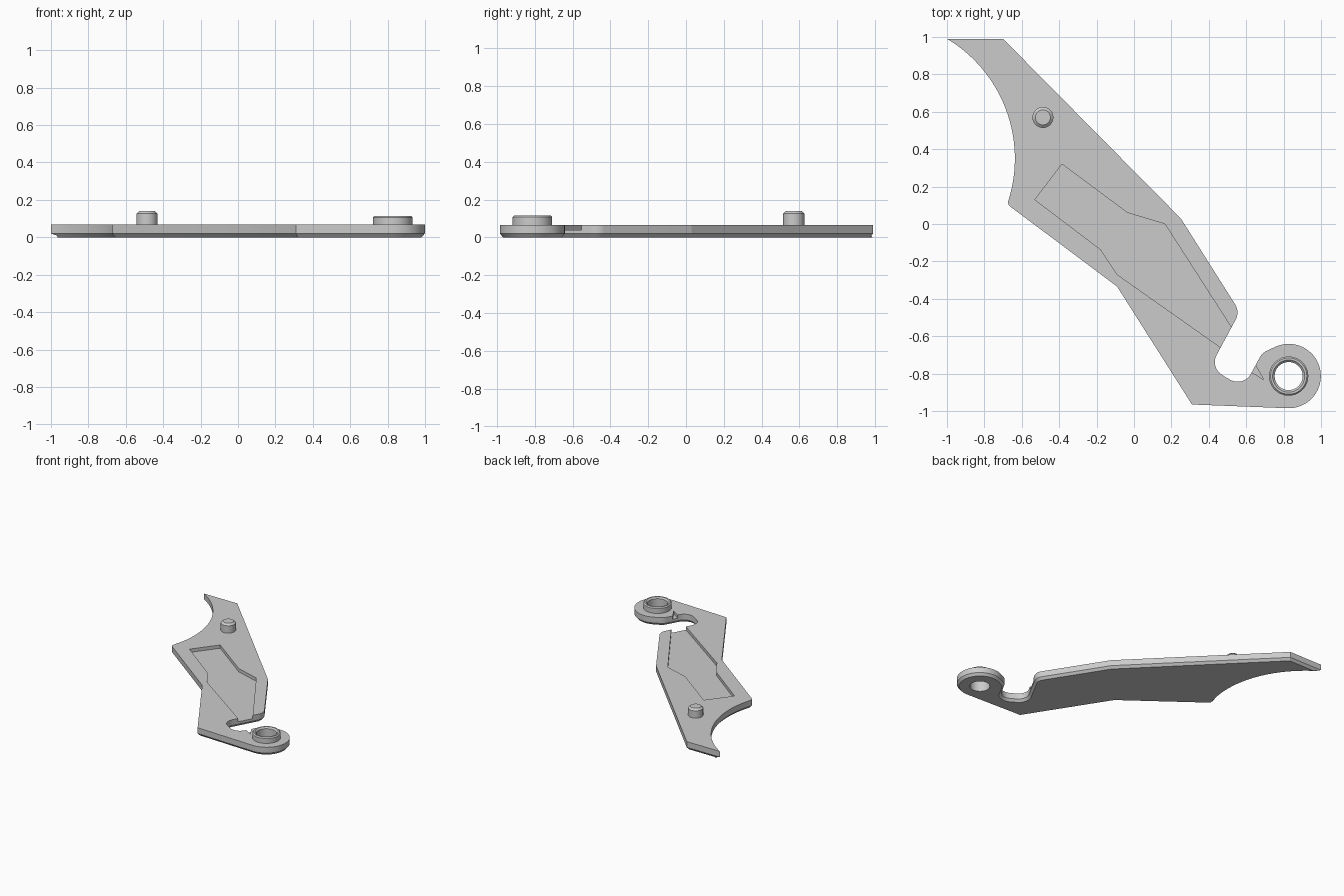
import bpy, bmesh
from math import radians, cos, sin, tan
from mathutils import Vector

if "Cube" in bpy.data.objects:
    bpy.data.objects.remove(bpy.data.objects["Cube"])

TOP, FLOOR, CHAMFER = 0.067, 0.04, 0.017
EYE, PIN = (0.827, -0.813), (-0.487, 0.57)

grey = bpy.data.materials.new("plain grey")
grey.use_nodes = True
grey.diffuse_color = (0.6, 0.6, 0.6, 1)
grey.node_tree.nodes["Principled BSDF"].inputs["Base Color"].default_value = grey.diffuse_color


def arc(center, r, a0, a1, n):
    steps = [radians(a0 + (a1 - a0) * i / n) for i in range(n + 1)]
    return [Vector((center[0] + r * cos(a), center[1] + r * sin(a))) for a in steps]


def fillet(a, b, c, r, n=8):
    """Round the corner b between a and c."""
    a, b, c = Vector(a), Vector(b), Vector(c)
    u, v = (a - b).normalized(), (c - b).normalized()
    half = u.angle(v) / 2
    center = b + (u + v).normalized() * r / sin(half)
    p, q = b + u * r / tan(half) - center, b + v * r / tan(half) - center
    turn = 2 * (radians(90) - half)
    weights = [(sin(turn * (1 - i / n)), sin(turn * i / n)) for i in range(n + 1)]
    return [center + (p * s + q * t) / sin(turn) for s, t in weights]


def inset(points, d):
    """Mitred inward offset of a clockwise outline."""
    result = []
    for i, p in enumerate(points):
        e1 = (p - points[i - 1]).normalized()
        e2 = (points[(i + 1) % len(points)] - p).normalized()
        n1, n2 = Vector((e1.y, -e1.x)), Vector((e2.y, -e2.x))
        result.append(p + (n1 + n2) * d / (1 + n1.dot(n2)))
    return result


def stack(name, rings, closed=False):
    """Join (points, z) rings; cap the ends, or loop back to the first ring."""
    bm = bmesh.new()
    loops = [[bm.verts.new((p[0], p[1], z)) for p in pts] for pts, z in rings]
    pairs = list(zip(loops, loops[1:]))
    if closed:
        pairs.append((loops[-1], loops[0]))
    else:
        bm.faces.new(loops[0])
        bm.faces.new(loops[-1])
    for low, high in pairs:
        for i in range(len(low)):
            j = (i + 1) % len(low)
            bm.faces.new((low[i], low[j], high[j], high[i]))
    bmesh.ops.recalc_face_normals(bm, faces=bm.faces)
    mesh = bpy.data.meshes.new(name)
    bm.to_mesh(mesh)
    bm.free()
    mesh.materials.append(grey)
    obj = bpy.data.objects.new(name, mesh)
    bpy.context.collection.objects.link(obj)
    return obj


def activate(obj):
    bpy.ops.object.select_all(action="DESELECT")
    obj.select_set(True)
    bpy.context.view_layer.objects.active = obj


def cut(obj, cutter):
    cutter.hide_render = True
    mod = obj.modifiers.new("cut", "BOOLEAN")
    mod.operation, mod.solver, mod.object = "DIFFERENCE", "EXACT", cutter
    activate(obj)
    bpy.ops.object.modifier_apply(modifier=mod.name)
    bpy.data.objects.remove(cutter)


def lathe(name, center, profile, closed=False):
    return stack(name, [(arc(center, r, 0, 352.5, 47), z) for r, z in profile], closed)


# Plate outline, clockwise: long edge, rounded shoulder, hook slot, eye, concave end
corners = [((-0.70, 0.99), 0), ((0.25, 0.03), 0.03), ((0.566, -0.47), 0.08),
           ((0.405, -0.768), 0.08), ((0.585, -0.875), 0.08), ((0.685, -0.69), 0.08)]
eye_arc = arc(EYE, 0.172, 115, -92, 40)
path = [c for c, r in corners] + [eye_arc[0]]
outline = []
for i, (c, r) in enumerate(corners):
    outline += fillet(path[i - 1], c, path[i + 1], r) if r else [Vector(c)]
outline += eye_arc
outline += [Vector((0.31, -0.965)), Vector((-0.09, -0.335))]
concave = arc((-1.383, 0.35), 0.746, -17, 59.1, 32)
outline += fillet((-0.09, -0.335), (-0.677, 0.105), concave[0], 0.025, 4)
outline += concave

plate = stack("plate", [(inset(outline, CHAMFER), 0), (outline, 0.02), (outline, TOP)])

# Recessed channel running out through the slot edge
channel = [(-0.385, 0.32), (-0.53, 0.13), (-0.18, -0.135), (-0.09, -0.27),
           (0.52, -0.70), (0.57, -0.63), (0.165, 0), (-0.035, 0.06)]
cut(plate, stack("channel_cutter", [(channel, FLOOR), (channel, 0.2)]))

# Small pointed notch beside the eye
notch = [(0.695, -0.835), (0.607, -0.777), (0.636, -0.731)]
cut(plate, stack("notch_cutter", [(notch, FLOOR), (notch, 0.2)]))

# Through hole in the eye
cut(plate, lathe("hole_cutter", EYE, [(0.075, -0.1), (0.075, 0.2)]))

# Raised collar around the hole
collar = lathe("eye_collar", EYE, [(0.075, TOP), (0.105, TOP), (0.105, 0.107), (0.097, 0.115),
                                   (0.086, 0.115), (0.075, 0.104)], closed=True)

# Locating pin
pin = lathe("pin", PIN, [(0.056, TOP - 0.01), (0.056, 0.127), (0.040, 0.141)])

for obj in (plate, collar, pin):
    activate(obj)
    bpy.ops.object.shade_smooth_by_angle(angle=radians(25))
